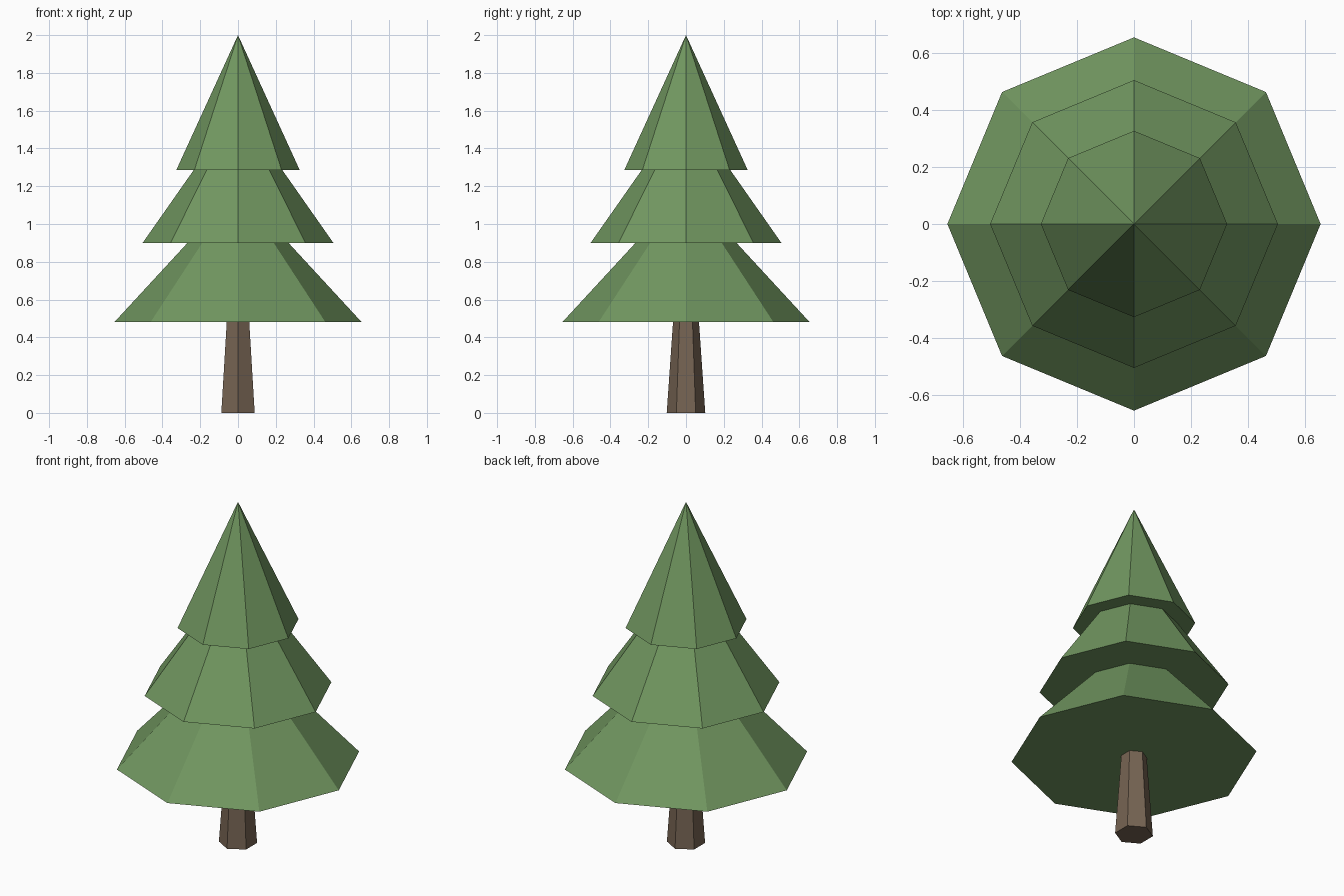
import bpy

cube = bpy.data.objects.get("Cube")
if cube:
    bpy.data.objects.remove(cube, do_unlink=True)


def make_material(name, rgb):
    mat = bpy.data.materials.new(name)
    mat.use_nodes = True
    color = (*rgb, 1.0)
    mat.diffuse_color = color
    mat.node_tree.nodes["Principled BSDF"].inputs["Base Color"].default_value = color
    return mat


def add_cone(name, sides, z_low, z_high, r_low, r_high, mat):
    """Flat-shaded capped cone between two heights, one corner facing +y."""
    bpy.ops.mesh.primitive_cone_add(
        vertices=sides, radius1=r_low, radius2=r_high, depth=z_high - z_low,
        location=(0, 0, (z_low + z_high) / 2))
    obj = bpy.context.object
    obj.name = name
    obj.data.materials.append(mat)
    return obj


leaf_green = make_material("leaf green", (0.165, 0.309, 0.117))
bark_brown = make_material("bark brown", (0.181, 0.127, 0.086))

# Tapered six-sided trunk, ending just inside the lowest branches
add_cone("trunk", 6, 0, 0.52, 0.102, 0.066, bark_brown)

# Three eight-sided branch tiers: base height, tip height, base radius
tiers = {
    "lower_branches": (0.48, 1.19, 0.655),
    "middle_branches": (0.90, 1.62, 0.505),
    "top_branches": (1.285, 2.0, 0.327),
}
for name, (base, tip, radius) in tiers.items():
    add_cone(name, 8, base, tip, radius, 0, leaf_green)
